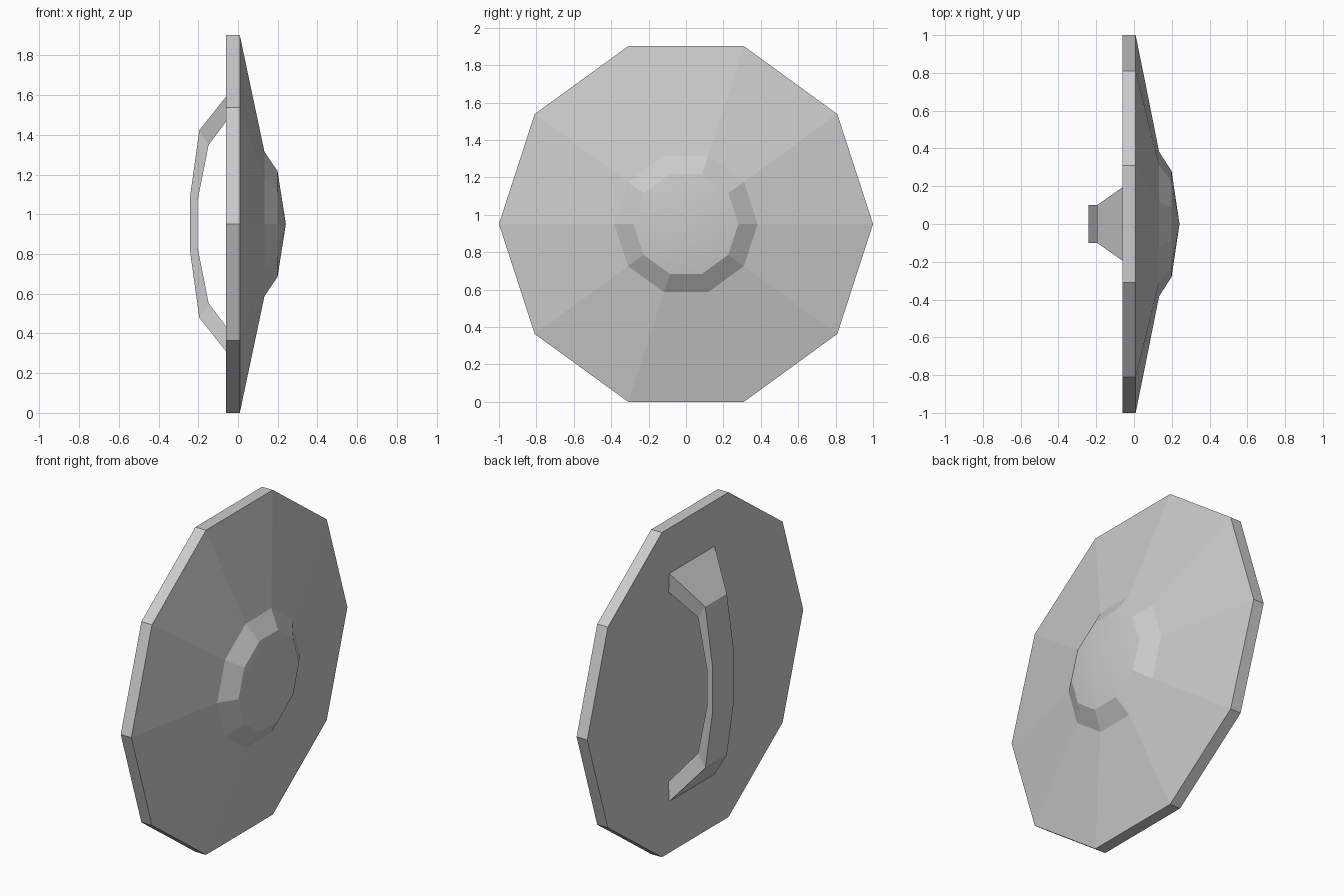
import bpy, bmesh
from math import cos, sin, tau

cube = bpy.data.objects.get("Cube")
if cube:
    bpy.data.objects.remove(cube, do_unlink=True)

CENTRE_Z = 0.951
SIDES = 10

grey = bpy.data.materials.new("light_grey")
grey.use_nodes = True
COLOUR = (0.6, 0.6, 0.6, 1)
grey.diffuse_color = COLOUR
grey.node_tree.nodes["Principled BSDF"].inputs["Base Color"].default_value = COLOUR


def finish(bm, name):
    bmesh.ops.recalc_face_normals(bm, faces=bm.faces)
    mesh = bpy.data.meshes.new(name)
    bm.to_mesh(mesh)
    bm.free()
    mesh.materials.append(grey)
    obj = bpy.data.objects.new(name, mesh)
    obj.location.z = CENTRE_Z
    bpy.context.collection.objects.link(obj)


def bridge(bm, a, b):
    n = len(a)
    for i in range(n):
        j = (i + 1) % n
        bm.faces.new((a[i], a[j], b[j], b[i]))


def fan(bm, ring, x, smooth):
    tip = bm.verts.new((x, 0, 0))
    for i in range(SIDES):
        face = bm.faces.new((ring[i], ring[(i + 1) % SIDES], tip))
        face.smooth = smooth


# Shield body: ten-sided rings (x, radius) from back rim to raised boss
bm = bmesh.new()
profile = [(-0.06, 1.0), (0.009, 1.0), (0.133, 0.383), (0.199, 0.28)]
rings = [[bm.verts.new((x, r * cos(tau * i / SIDES), r * sin(tau * i / SIDES)))
          for i in range(SIDES)] for x, r in profile]
for a, b in zip(rings, rings[1:]):
    bridge(bm, a, b)
# Shallow dished back and smooth boss cap
fan(bm, rings[0], 0.012, False)
fan(bm, rings[-1], 0.241, True)
finish(bm, "shield_body")

# Handle: sections (outer x, outer z, inner x, inner z, half width), mirrored down
bm = bmesh.new()
half = [(-0.032, 0.676, -0.02, 0.57, 0.215),
        (-0.195, 0.472, -0.148, 0.398, 0.1),
        (-0.242, 0.133, -0.205, 0.112, 0.1)]
path = half + [(ox, -oz, ix, -iz, w) for ox, oz, ix, iz, w in reversed(half)]
sections = [[bm.verts.new(p) for p in
             ((ox, -w, oz), (ox, w, oz), (ix, w, iz), (ix, -w, iz))]
            for ox, oz, ix, iz, w in path]
for a, b in zip(sections, sections[1:]):
    bridge(bm, a, b)
bm.faces.new(sections[0])
bm.faces.new(sections[-1])
finish(bm, "handle")
